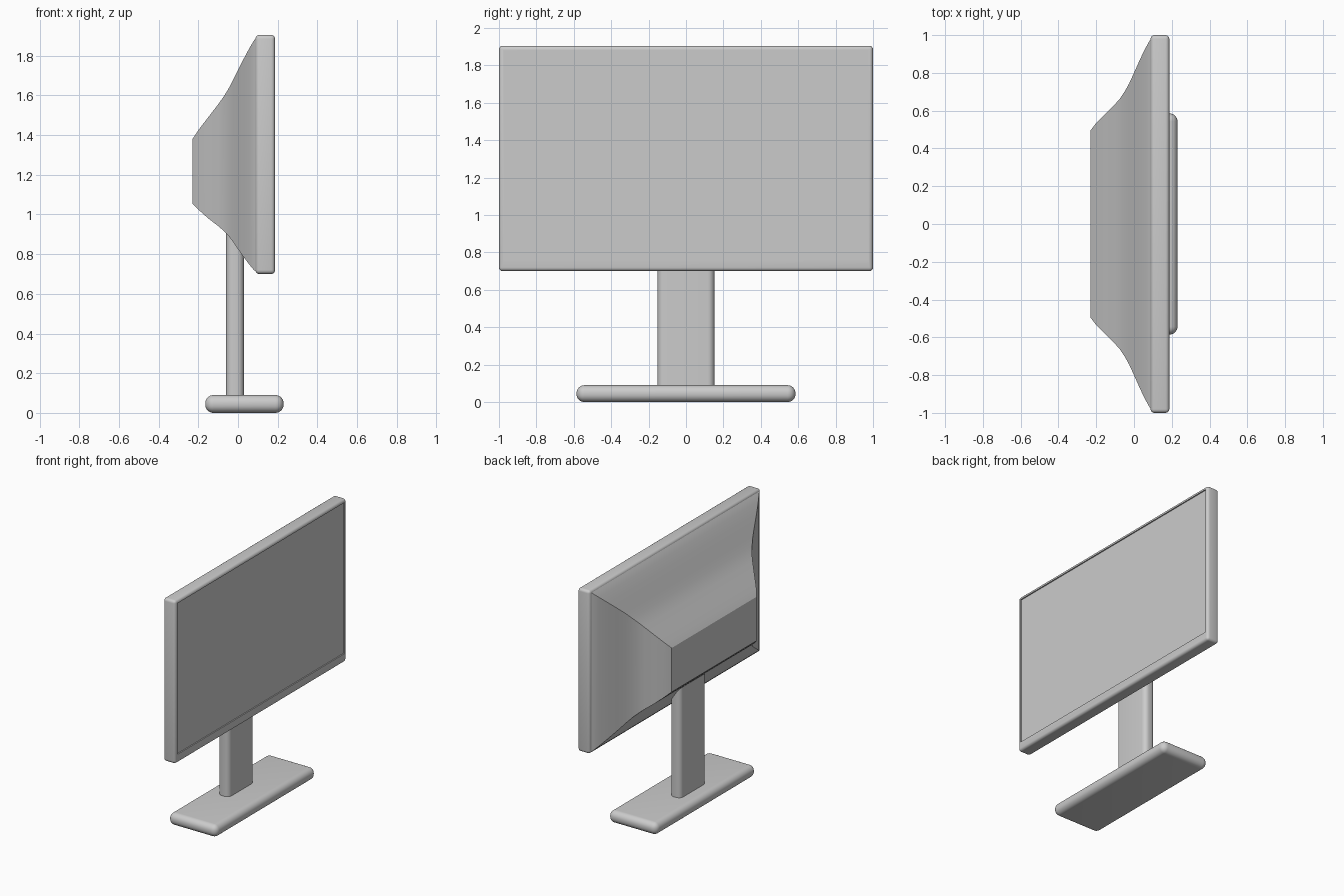
import bpy, bmesh
from mathutils import Vector

if "Cube" in bpy.data.objects:
    bpy.data.objects.remove(bpy.data.objects["Cube"])


def finish(bm, name):
    bmesh.ops.recalc_face_normals(bm, faces=bm.faces)
    mesh = bpy.data.meshes.new(name)
    bm.to_mesh(mesh)
    bm.free()
    ob = bpy.data.objects.new(name, mesh)
    bpy.context.collection.objects.link(ob)
    bpy.ops.object.select_all(action='DESELECT')
    ob.select_set(True)
    bpy.context.view_layer.objects.active = ob
    bpy.ops.object.shade_smooth_by_angle(angle=0.55)
    return ob


def rounded_box(lo, hi, radius, segments, vertical_only=False):
    lo, hi = Vector(lo), Vector(hi)
    bm = bmesh.new()
    bmesh.ops.create_cube(bm, size=1)
    for v in bm.verts:
        v.co = (lo + hi) / 2 + v.co * (hi - lo)
    edges = [e for e in bm.edges
             if not vertical_only or abs(e.verts[0].co.z - e.verts[1].co.z) > 0.01]
    bmesh.ops.bevel(bm, geom=edges, offset=radius, segments=segments,
                    profile=0.5, affect='EDGES')
    return bm


# Base plate with fully rounded rim
finish(rounded_box((-0.165, -0.585, 0), (0.23, 0.585, 0.09), 0.042, 8), "base")

# Upright neck, running up into the rear housing
finish(rounded_box((-0.06, -0.152, 0.07), (0.03, 0.152, 1.05), 0.035, 6, True), "neck")

# Screen frame: shallow display recess with a taller chin at the bottom
bm = rounded_box((0.088, -1, 0.70), (0.187, 1, 1.905), 0.02, 4)
bm.faces.ensure_lookup_table()
front = max((f for f in bm.faces if f.normal.x > 0.99), key=lambda f: f.calc_area())
bmesh.ops.inset_region(bm, faces=[front], thickness=0.006)
for v in front.verts:
    if v.co.z < 1:
        v.co.z = 0.765
bmesh.ops.inset_region(bm, faces=[front], thickness=0.0005, depth=-0.008)
finish(bm, "screen_frame")

# Rear housing: rectangular sections (x, half width, bottom z, top z)
sections = [
    (-0.23, 0.495, 1.055, 1.38), (-0.20, 0.535, 1.025, 1.425),
    (-0.15, 0.585, 0.98, 1.49), (-0.10, 0.635, 0.942, 1.555),
    (-0.075, 0.663, 0.92, 1.59), (-0.05, 0.70, 0.895, 1.63),
    (-0.025, 0.745, 0.862, 1.677), (0.0, 0.80, 0.825, 1.727),
    (0.03, 0.868, 0.783, 1.787), (0.06, 0.93, 0.744, 1.843),
    (0.08, 0.966, 0.72, 1.876), (0.095, 0.985, 0.709, 1.896),
]
bm = bmesh.new()
rings = [[bm.verts.new((x, y, z)) for y, z in ((-w, b), (w, b), (w, t), (-w, t))]
         for x, w, b, t in sections]
for r0, r1 in zip(rings, rings[1:]):
    for i in range(4):
        j = (i + 1) % 4
        bm.faces.new((r0[i], r0[j], r1[j], r1[i]))
bm.faces.new(rings[0])
bm.faces.new(rings[-1])
finish(bm, "rear_housing")
